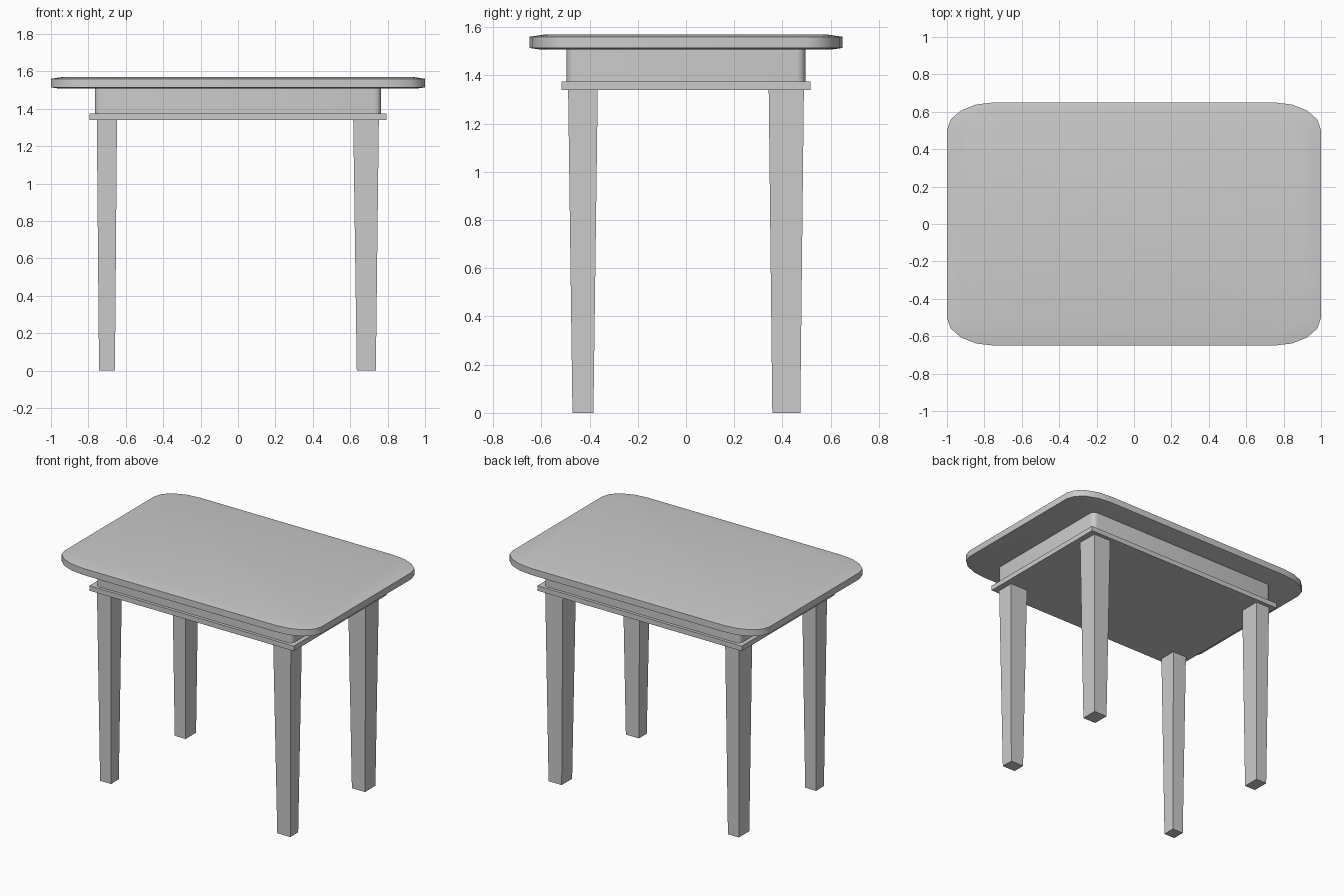
import bpy, bmesh, math

if "Cube" in bpy.data.objects:
    bpy.data.objects.remove(bpy.data.objects["Cube"])


def loft(name, rings, smooth=False):
    """Skin a stack of equal-length rings and cap both ends."""
    bm = bmesh.new()
    rows = [[bm.verts.new(p) for p in ring] for ring in rings]
    for a, b in zip(rows, rows[1:]):
        for i in range(len(a)):
            j = (i + 1) % len(a)
            bm.faces.new((a[i], a[j], b[j], b[i]))
    bm.faces.new(rows[0][::-1])
    bm.faces.new(rows[-1])
    bmesh.ops.recalc_face_normals(bm, faces=bm.faces)
    mesh = bpy.data.meshes.new(name)
    bm.to_mesh(mesh)
    bm.free()
    obj = bpy.data.objects.new(name, mesh)
    bpy.context.collection.objects.link(obj)
    if smooth:
        bpy.ops.object.select_all(action='DESELECT')
        obj.select_set(True)
        bpy.context.view_layer.objects.active = obj
        bpy.ops.object.shade_smooth_by_angle(angle=math.radians(30))
    return obj


def rounded(hx, hy, rx, ry, z, inset=0.0, seg=4):
    """Rectangle with elliptical corners."""
    pts = []
    for q, (sx, sy) in enumerate(((1, 1), (-1, 1), (-1, -1), (1, -1))):
        for k in range(seg + 1):
            a = math.pi / 2 * (q + k / seg)
            pts.append((sx * (hx - rx) + (rx - inset) * math.cos(a),
                        sy * (hy - ry) + (ry - inset) * math.sin(a), z))
    return pts


def rect(x0, x1, y0, y1, z):
    return [(x0, y0, z), (x1, y0, z), (x1, y1, z), (x0, y1, z)]


# Tabletop with softly eased edges
loft("tabletop", [rounded(1, 0.65, 0.25, 0.15, z, inset)
                  for z, inset in ((1.508, 0.04), (1.514, 0), (1.56, 0), (1.569, 0.06))], True)

# Apron with small rounded corners
loft("apron", [rounded(0.765, 0.495, 0.035, 0.035, z) for z in (1.37, 1.51)], True)

# Moulding slab under the apron
loft("moulding", [rect(-0.795, 0.795, -0.516, 0.516, z) for z in (1.34, 1.375)])

# Tapered legs: (bottom, top) extents, wider on the right and at the back
x_span = {"left": ((-0.743, -0.658), (-0.755, -0.647)),
          "right": ((0.635, 0.737), (0.616, 0.753))}
y_span = {"front": ((-0.471, -0.384), (-0.489, -0.366)),
          "back": ((0.358, 0.474), (0.343, 0.489))}
for xn, xs in x_span.items():
    for yn, ys in y_span.items():
        loft(f"{yn}_{xn}_leg", [rect(*xs[i], *ys[i], z) for i, z in enumerate((0, 1.345))])
